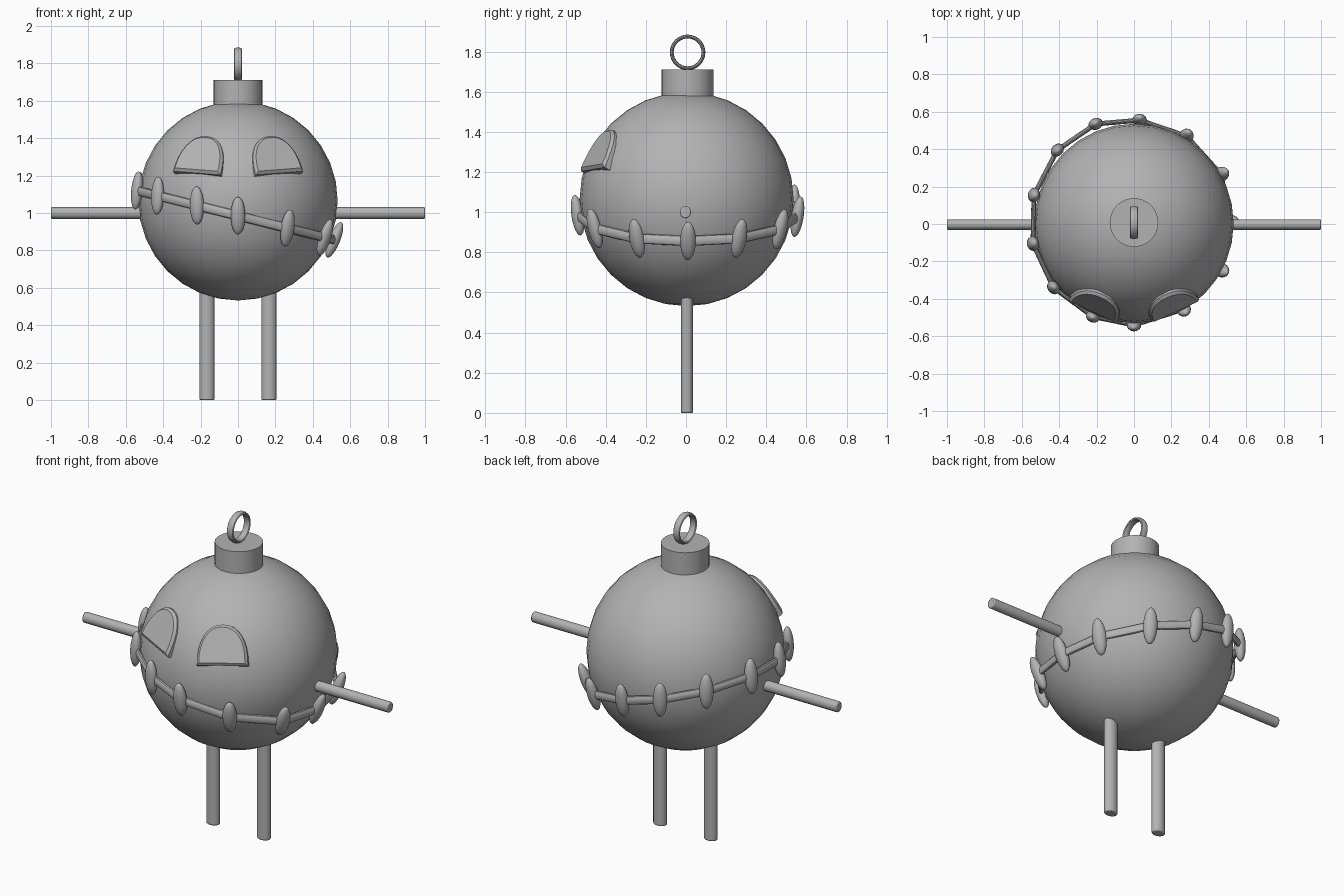
import bpy, bmesh, math
from mathutils import Matrix, Vector

if "Cube" in bpy.data.objects:
    bpy.data.objects.remove(bpy.data.objects["Cube"])

grey = bpy.data.materials.new("plain grey")
grey.diffuse_color = (0.45, 0.45, 0.45, 1)
grey.use_nodes = True
grey.node_tree.nodes["Principled BSDF"].inputs["Base Color"].default_value = grey.diffuse_color
CENTRE = Vector((0, 0.003, 1.065))
UP = Vector((0, 0, 1))


def frame(origin, x, y, z, size=(1, 1, 1)):
    """Matrix from an origin, three axes and a size along each."""
    m = Matrix((x * size[0], y * size[1], z * size[2])).transposed().to_4x4()
    m.translation = origin
    return m


def finish(name, bm, matrix=Matrix(), bevel=0):
    bm.transform(matrix)
    bmesh.ops.recalc_face_normals(bm, faces=bm.faces)
    mesh = bpy.data.meshes.new(name)
    bm.to_mesh(mesh)
    bm.free()
    mesh.materials.append(grey)
    ob = bpy.data.objects.new(name, mesh)
    bpy.context.collection.objects.link(ob)
    if bevel:
        mod = ob.modifiers.new("bevel", 'BEVEL')
        mod.width, mod.segments = bevel, 2
        mod.limit_method, mod.angle_limit = 'ANGLE', math.radians(50)
    bpy.ops.object.select_all(action='DESELECT')
    ob.select_set(True)
    bpy.context.view_layer.objects.active = ob
    bpy.ops.object.shade_smooth_by_angle(angle=math.radians(35))
    return ob


def ball(name, matrix, u=32, v=16):
    bm = bmesh.new()
    bmesh.ops.create_uvsphere(bm, u_segments=u, v_segments=v, radius=1)
    return finish(name, bm, matrix)


def rod(name, a, b, side, r_side, r_other, bevel=0, segments=16):
    """Oval rod from a to b; 'side' is roughly the direction of r_side."""
    a, b = Vector(a), Vector(b)
    z = (b - a).normalized()
    y = z.cross(Vector(side)).normalized()
    x = y.cross(z)
    bm = bmesh.new()
    bmesh.ops.create_cone(bm, cap_ends=True, segments=segments,
                          radius1=1, radius2=1, depth=1)
    m = frame((a + b) / 2, x, y, z, (r_side, r_other, (b - a).length))
    return finish(name, bm, m, bevel)


# Round body
ball("body", Matrix.Translation(CENTRE) @ Matrix.Scale(0.533, 4))

# Cap on top
rod("cap", (0, 0.008, 1.56), (0, 0.008, 1.71), (1, 0, 0), 0.13, 0.13, segments=32)

# Hanging ring: a flat band swept round the x axis
bm = bmesh.new()
rows = []
for i in range(32):
    a = math.tau * i / 32
    rows.append([bm.verts.new((0.022 * math.cos(t),
                               (0.079 + 0.010 * math.sin(t)) * math.cos(a),
                               (0.079 + 0.010 * math.sin(t)) * math.sin(a)))
                 for t in [math.tau * k / 10 for k in range(10)]])
for i in range(32):
    for k in range(10):
        r, s, k2 = rows[i], rows[(i + 1) % 32], (k + 1) % 10
        bm.faces.new((r[k], r[k2], s[k2], s[k]))
finish("hanging_ring", bm, Matrix.Translation((0, 0.008, 1.796)))

# Arms and legs
for word, s in (("left", -1), ("right", 1)):
    rod(word + "_arm", (0.45 * s, -0.003, 1.0), (s, -0.003, 1.0), UP, 0.031, 0.028, 0.006)
    rod(word + "_leg", (0.166 * s, 0.005, 0), (0.166 * s, 0.005, 0.62),
        (1, 0, 0), 0.04, 0.031, 0.006)

# Eyes: domed plates with a chamfered rim, lying against the body
for word, s in (("left", -1), ("right", 1)):
    n = Vector((0.344 * s, -0.821, 0.454)).normalized()
    e = Vector((-0.906 * s, -0.418, -0.07))
    e = (e - n * e.dot(n)).normalized()
    up = (n.cross(e) * -s).normalized()
    base = Vector((0.225 * s, -0.472, 1.218))
    bm = bmesh.new()
    loops = []
    for grow, depth in ((0, -0.06), (0, -0.010), (-0.014, 0.004)):
        pts = []
        for i in range(17):
            a = math.pi * i / 16
            c = math.cos(a)
            x = (0.14 + grow) * math.copysign(abs(c) ** 0.9, c)
            y = -grow + (0.222 + 2 * grow) * math.sin(a) ** 0.9 if 0 < i < 16 else -grow
            pts.append(bm.verts.new((x, y, depth)))
        loops.append(pts)
    for p, q in zip(loops, loops[1:]):
        for i in range(17):
            j = (i + 1) % 17
            bm.faces.new((p[i], p[j], q[j], q[i]))
    bm.faces.new(loops[0])
    bm.faces.new(loops[-1])
    finish(word + "_eye", bm, frame(base, e, up, n))

# Stitched seam: beads round the body on a slanted line, joined by flat rods
spots = [(0, -0.54), (-0.22, -0.495), (-0.43, -0.34), (-0.54, -0.105),
         (-0.535, 0.155), (-0.41, 0.395), (-0.205, 0.535), (0.03, 0.555),
         (0.28, 0.47), (0.465, 0.265), (0.515, 0.01), (0.465, -0.245), (0.265, -0.455)]
points = [Vector((x, y, 0.985 - 0.25 * x)) for x, y in spots]
for i, p in enumerate(points):
    out = (p - CENTRE).normalized()
    along = UP.cross(out).normalized()
    ball(f"stitch_{i + 1}", frame(p, along, out, out.cross(along) * -1,
                                  (0.039, 0.031, 0.102)), 20, 12)
    q = points[(i + 1) % len(points)]
    rod(f"seam_{i + 1}", p, q, UP, 0.025, 0.013, segments=12)
